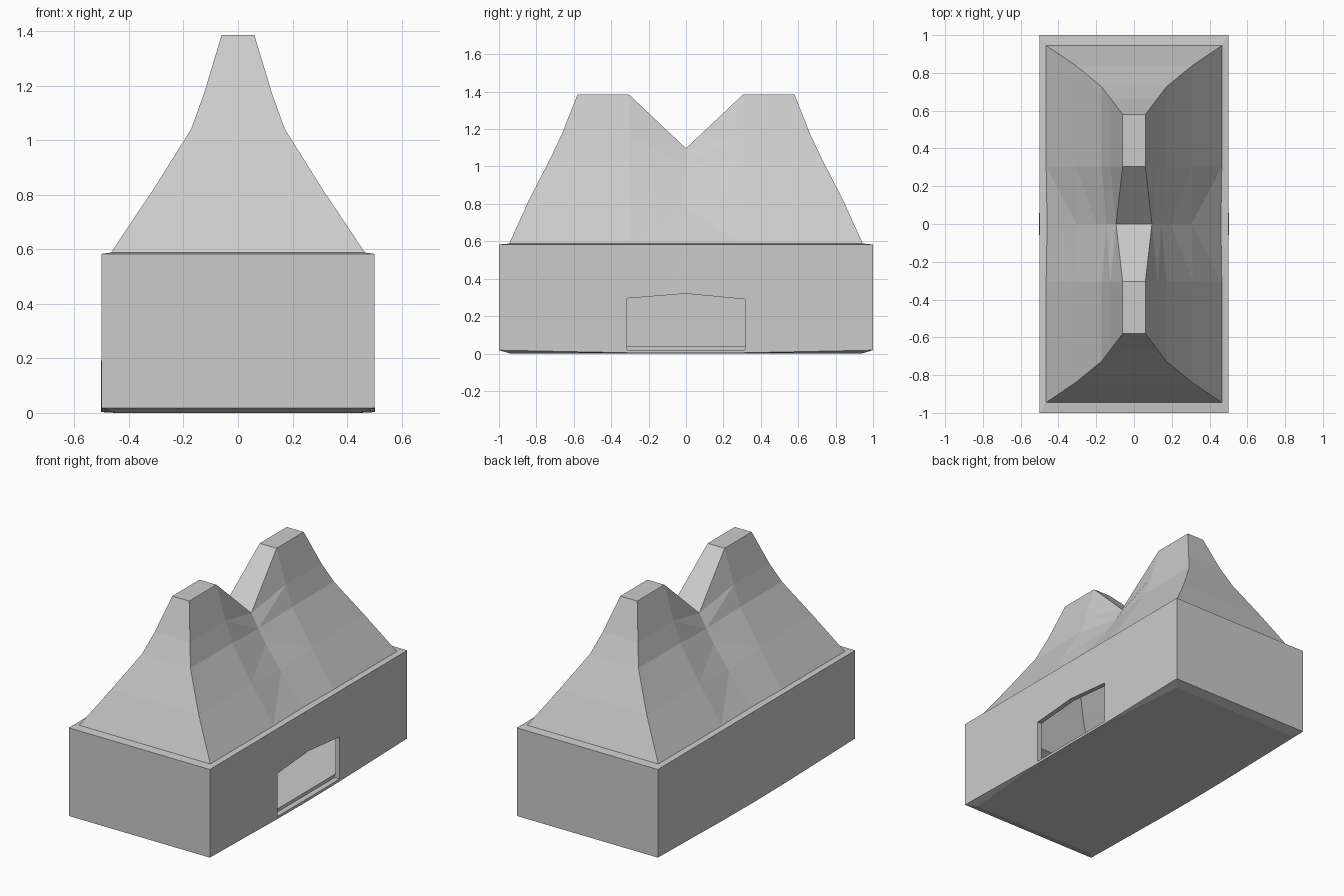
import bpy, bmesh

if "Cube" in bpy.data.objects:
    bpy.data.objects.remove(bpy.data.objects["Cube"])

grey = bpy.data.materials.new("pale grey")
grey.diffuse_color = (0.6, 0.6, 0.6, 1)
grey.use_nodes = True
grey.node_tree.nodes["Principled BSDF"].inputs["Base Color"].default_value = grey.diffuse_color

NOTCH = 0.305  # half length of the V dip along the ridge

# roof levels: (hip x, hip y, z, saddle x at y=0, saddle z at y=0)
ROOF = [(0.465, 0.945, 0.588, 0.46, 0.588),
        (0.31, 0.84, 0.82, 0.305, 0.78),
        (0.172, 0.727, 1.04, 0.195, 0.93),
        (0.125, 0.665, 1.17, 0.145, 1.01),
        (0.06, 0.58, 1.385, 0.095, 1.097)]


def ring(bm, hx, hy, hz, mx, mz, nz=None):
    """Five points along the right side, then five back along the left."""
    nz = hz if nz is None else nz
    side = [(hx, -hy, hz), (hx, -NOTCH, nz), (mx, 0, mz),
            (hx, NOTCH, nz), (hx, hy, hz)]
    pts = side + [(-x, y, z) for x, y, z in reversed(side)]
    return [bm.verts.new(p) for p in pts]


def shell(bm, t, flip):
    """Box with concave roof, shrunk inward by t."""
    if t:
        rings = [ring(bm, 0.5 - t, 1 - t, 0.04, 0.5 - t, 0.04)]
    else:
        rings = [ring(bm, 0.45, 0.94, 0.0, 0.45, 0.0),
                 ring(bm, 0.5, 1.0, 0.018, 0.502, 0.003, 0.004)]
    rings.append(ring(bm, 0.5 - t, 1 - t, 0.583 - t, 0.5 - t, 0.583 - t))
    for hx, hy, hz, mx, mz in ROOF:
        rings.append(ring(bm, hx - t * 0.85, hy - t * 0.85, hz - t * 0.4,
                          mx - t * 0.85, mz - t * 0.4))
    faces = []
    for a, b in zip(rings, rings[1:]):
        for i in range(10):
            j = (i + 1) % 10
            faces.append(bm.faces.new((a[i], a[j], b[j], b[i])))
    for i in range(4):  # floor and ridge strips
        b, c = rings[0], rings[-1]
        faces.append(bm.faces.new((b[i + 1], b[i], b[9 - i], b[8 - i])))
        faces.append(bm.faces.new((c[i], c[i + 1], c[8 - i], c[9 - i])))
    if flip:
        bmesh.ops.reverse_faces(bm, faces=faces)


def make_object(name, bm):
    me = bpy.data.meshes.new(name)
    bm.to_mesh(me)
    bm.free()
    ob = bpy.data.objects.new(name, me)
    bpy.context.collection.objects.link(ob)
    me.materials.append(grey)
    return ob


# hollow hut: outer skin and reversed inner skin
bm = bmesh.new()
shell(bm, 0.0, False)
shell(bm, 0.03, True)
bmesh.ops.triangulate(bm, faces=bm.faces[:])
hut = make_object("hut_shell", bm)

# doorway cutter with a low peaked head
bm = bmesh.new()
outline = [(-0.315, 0.02), (0.315, 0.02), (0.315, 0.29), (0, 0.32), (-0.315, 0.295)]
face = bm.faces.new([bm.verts.new((0.465, y, z)) for y, z in outline])
ext = bmesh.ops.extrude_face_region(bm, geom=[face])
bmesh.ops.translate(bm, vec=(0.15, 0, 0),
                    verts=[v for v in ext["geom"] if isinstance(v, bmesh.types.BMVert)])
bmesh.ops.recalc_face_normals(bm, faces=bm.faces[:])
cutter = make_object("doorway_cutter", bm)
cutter.hide_render = True

# cut the doorway in the right wall
mod = hut.modifiers.new("doorway", 'BOOLEAN')
mod.operation = 'DIFFERENCE'
mod.solver = 'EXACT'
mod.object = cutter
bpy.context.view_layer.objects.active = hut
bpy.ops.object.modifier_apply(modifier=mod.name)
bpy.data.objects.remove(cutter)
